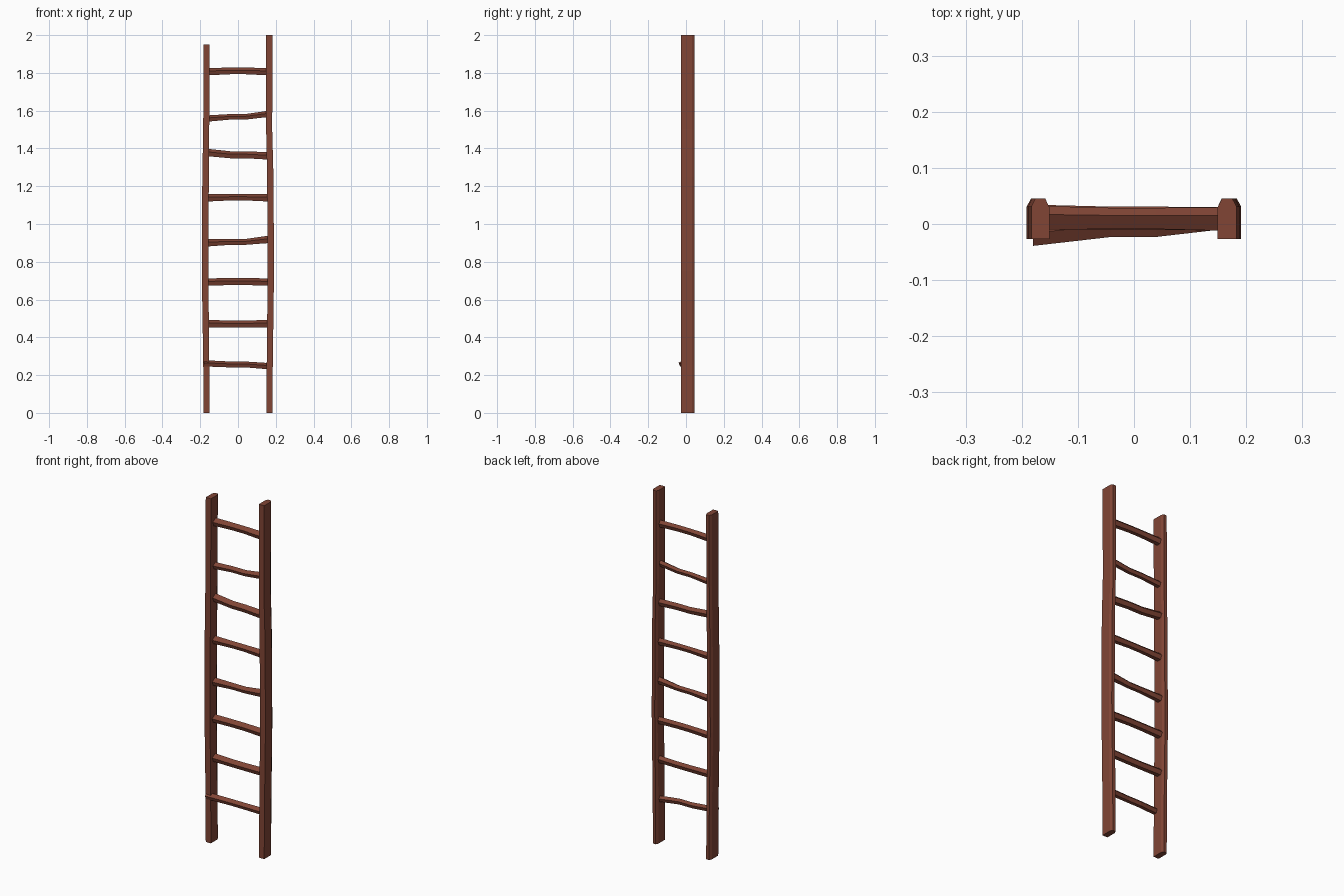
import bpy, bmesh

wood = bpy.data.materials.new("reddish_brown_wood")
wood.diffuse_color = (0.22, 0.06, 0.036, 1)


def loft(name, rings):
    """Skin a closed solid through equal-sized rings of points."""
    bm = bmesh.new()
    vs = [[bm.verts.new(p) for p in ring] for ring in rings]
    n = len(rings[0])
    for a, b in zip(vs, vs[1:]):
        for i in range(n):
            j = (i + 1) % n
            bm.faces.new((a[i], a[j], b[j], b[i]))
    bm.faces.new(vs[0])
    bm.faces.new(vs[-1])
    bmesh.ops.recalc_face_normals(bm, faces=bm.faces)
    me = bpy.data.meshes.new(name)
    bm.to_mesh(me)
    bm.free()
    me.materials.append(wood)
    bpy.context.collection.objects.link(bpy.data.objects.new(name, me))


# Rails: square front, chamfered back, slightly bowed along the height
# section points are (outward x from centre, y)
RAIL = [(0.016, -0.027), (-0.016, -0.027), (-0.016, 0.03),
        (-0.009, 0.045), (0.009, 0.045), (0.016, 0.031)]


def rail(name, side, stations):
    rings = []
    for z, cx, width in stations:
        rings.append([(side * (cx + u * width), y, z) for u, y in RAIL])
    loft(name, rings)


rail("left_rail", -1, [(0, 0.167, 1.0), (0.25, 0.168, 1.0), (0.72, 0.174, 1.08),
                       (1.2, 0.172, 1.08), (1.55, 0.168, 1.0), (1.95, 0.167, 1.0)])
rail("right_rail", 1, [(0, 0.167, 1.0), (0.25, 0.168, 1.0), (0.75, 0.174, 1.05),
                       (1.25, 0.171, 1.05), (1.5, 0.165, 1.0), (2.0, 0.166, 1.05)])

# Rungs: rough five-sided sticks with a ridge on top
RUNG = [(0.007, 0.02), (-0.02, 0.004), (-0.011, -0.019), (0.013, -0.019), (0.022, 0.004)]

# left z, middle z, right z, middle thickness, left y, right y
RUNGS = [
    (0.262, 0.256, 0.247, 0.8, -0.022, 0.008),
    (0.472, 0.470, 0.472, 0.95, 0.010, 0.008),
    (0.692, 0.695, 0.692, 0.95, 0.012, 0.008),
    (0.900, 0.905, 0.918, 0.8, 0.012, 0.008),
    (1.138, 1.141, 1.138, 0.85, 0.010, 0.008),
    (1.378, 1.366, 1.360, 0.95, 0.012, 0.008),
    (1.558, 1.567, 1.583, 0.75, 0.010, 0.008),
    (1.806, 1.810, 1.806, 0.9, 0.010, 0.008),
]
for k, (zl, zm, zr, thick, yl, yr) in enumerate(RUNGS):
    x_left = -0.18 if k == 0 else -0.162
    ym = (yl + yr) / 2
    size = 0.85 if k in (0, 6) else 1.0
    stations = [(x_left, yl, zl, size), (-0.04, ym, zm, thick),
                (0.04, ym, zm, thick), (0.162, yr, zr, size)]
    loft("rung_%d" % (k + 1),
         [[(x, y + v * s, z + w * s) for v, w in RUNG] for x, y, z, s in stations])
